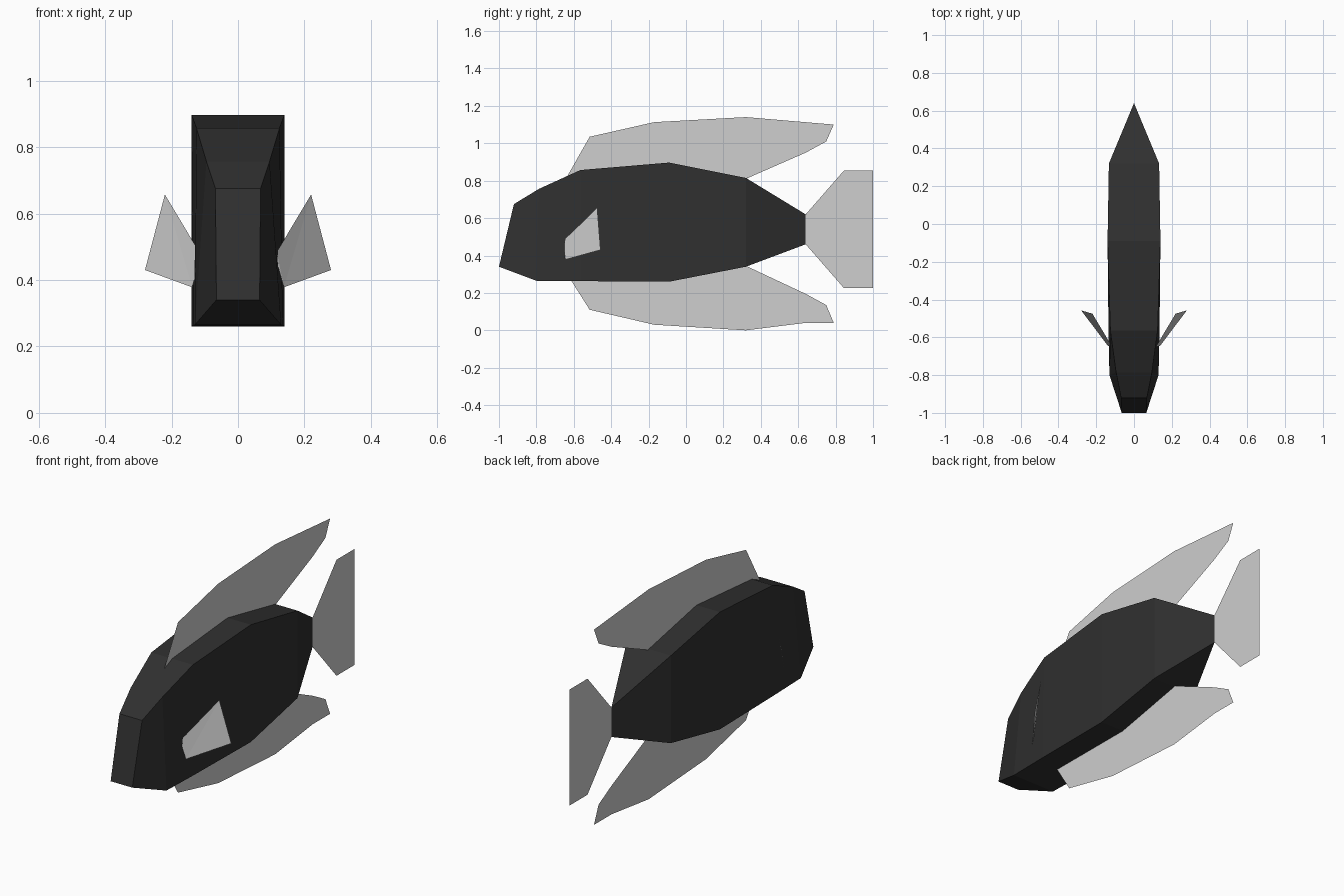
import bpy, bmesh

if "Cube" in bpy.data.objects:
    bpy.data.objects.remove(bpy.data.objects["Cube"])


def material(name, value):
    m = bpy.data.materials.new(name)
    m.diffuse_color = (value, value, value, 1)
    m.use_nodes = True
    m.node_tree.nodes["Principled BSDF"].inputs["Base Color"].default_value = m.diffuse_color
    return m


black = material("charcoal body", 0.029)
grey = material("pale grey fins", 0.62)


def make_object(name, bm, mat):
    mesh = bpy.data.meshes.new(name)
    bm.to_mesh(mesh)
    bm.free()
    mesh.materials.append(mat)
    ob = bpy.data.objects.new(name, mesh)
    bpy.context.collection.objects.link(ob)
    return ob


def sheet(name, points):
    """Single flat fin from an outline of 3D points."""
    bm = bmesh.new()
    bm.faces.new([bm.verts.new(p) for p in points])
    bmesh.ops.triangulate(bm, faces=bm.faces[:])
    return make_object(name, bm, grey)


# Body: four-sided sections, each (top y, top z, top half width, bottom y, bottom z, bottom half width)
sections = [
    (-0.92, 0.675, 0.068, -1.00, 0.34, 0.065),
    (-0.785, 0.757, 0.095, -0.80, 0.265, 0.13),
    (-0.565, 0.857, 0.125, -0.565, 0.263, 0.135),
    (-0.09, 0.897, 0.14, -0.09, 0.26, 0.14),
    (0.32, 0.815, 0.133, 0.32, 0.34, 0.133),
    (0.64, 0.62, 0.0, 0.64, 0.46, 0.0),
]
bm = bmesh.new()
rings = []
for yt, zt, wt, yb, zb, wb in sections:
    rings.append([bm.verts.new(p) for p in
                  ((-wt, yt, zt), (wt, yt, zt), (wb, yb, zb), (-wb, yb, zb))])
for a, b in zip(rings, rings[1:]):
    for i in range(4):
        j = (i + 1) % 4
        bm.faces.new((a[i], a[j], b[j], b[i]))
bm.faces.new(rings[0])
bmesh.ops.remove_doubles(bm, verts=bm.verts[:], dist=0.0001)
bmesh.ops.recalc_face_normals(bm, faces=bm.faces[:])
make_object("body", bm, black)

# Upright fins on the centre plane, as (y, z) outlines
fins = {
    "top_fin": [(-0.64, 0.815), (-0.515, 1.035), (-0.17, 1.113), (0.32, 1.14),
                (0.64, 1.105), (0.79, 1.10), (0.75, 1.01), (0.64, 0.95),
                (0.32, 0.81), (-0.09, 0.885), (-0.565, 0.845)],
    "bottom_fin": [(-0.615, 0.268), (-0.515, 0.11), (-0.17, 0.03), (0.32, 0.0),
                   (0.64, 0.04), (0.79, 0.04), (0.75, 0.135), (0.64, 0.195),
                   (0.32, 0.345), (-0.09, 0.27)],
    "tail_fin": [(0.64, 0.62), (0.845, 0.855), (1.0, 0.855), (0.988, 0.54),
                 (1.0, 0.225), (0.845, 0.225), (0.64, 0.46)],
}
for name, outline in fins.items():
    sheet(name, [(0, y, z) for y, z in outline])

# Side fins, swept out and back
for side, s in (("right", 1), ("left", -1)):
    sheet(side + "_side_fin", [(s * x, y, z) for x, y, z in (
        (0.115, -0.652, 0.46), (0.117, -0.648, 0.485), (0.22, -0.475, 0.657),
        (0.28, -0.457, 0.43), (0.138, -0.645, 0.378))])
